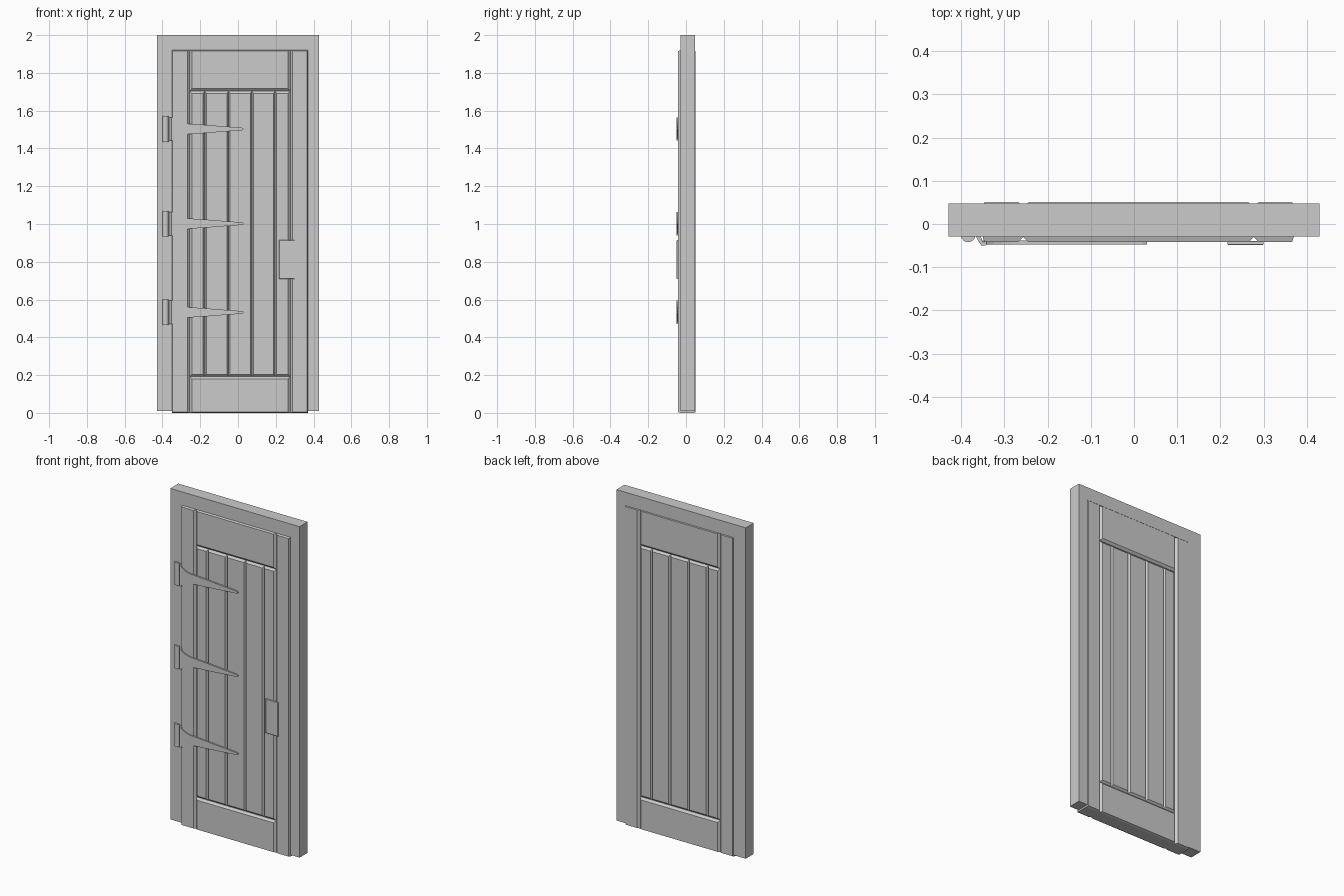
import bpy, bmesh, math

if "Cube" in bpy.data.objects:
    bpy.data.objects.remove(bpy.data.objects["Cube"])


def make(name, bm):
    bmesh.ops.recalc_face_normals(bm, faces=bm.faces)
    me = bpy.data.meshes.new(name)
    bm.to_mesh(me)
    bm.free()
    ob = bpy.data.objects.new(name, me)
    bpy.context.collection.objects.link(ob)
    return ob


def loft(name, rings):
    """Solid through a list of equally sized rings."""
    bm = bmesh.new()
    vs = [[bm.verts.new(p) for p in r] for r in rings]
    n = len(vs[0])
    bm.faces.new(vs[0])
    bm.faces.new(vs[-1])
    for a, b in zip(vs, vs[1:]):
        for i in range(n):
            j = (i + 1) % n
            bm.faces.new((a[i], a[j], b[j], b[i]))
    return make(name, bm)


def board(name, x0, x1, z0, z1, y0, y1, inset=(0, 0, 0, 0), depth=0.012):
    """Board chamfered front and back; inset = left, right, bottom, top."""
    l, r, b, t = inset

    def ring(y, k):
        return [(x0 + k * l, y, z0 + k * b), (x1 - k * r, y, z0 + k * b),
                (x1 - k * r, y, z1 - k * t), (x0 + k * l, y, z1 - k * t)]
    if not any(inset):
        return loft(name, [ring(y0, 0), ring(y1, 0)])
    return loft(name, [ring(y0, 1), ring(y0 + depth, 0), ring(y1 - depth, 0), ring(y1, 1)])


# Frame: two jambs and a head
FY0, FY1 = -0.029, 0.047
board("left_jamb", -0.43, -0.35, 0.01, 2.0, FY0, FY1)
board("right_jamb", 0.37, 0.43, 0.01, 2.0, FY0, FY1)
board("frame_head", -0.35, 0.37, 1.92, 2.0, FY0, FY1)

# Door stiles and rails
DY0, DY1 = -0.042, 0.051
board("left_stile", -0.35, -0.256, 0, 1.92, DY0, DY1, (.004, .012, .004, .004))
board("right_stile", 0.277, 0.37, 0, 1.92, DY0, DY1, (.012, .004, .004, .004))
board("top_rail", -0.256, 0.277, 1.704, 1.92, DY0, DY1, (.012, .012, .013, .004))
board("bottom_rail", -0.256, 0.277, 0, 0.192, DY0, DY1, (.012, .012, .004, .012))

# Planks between the rails, with V grooves
edges = [-0.256, -0.176, -0.05, 0.074, 0.196, 0.277]
for i, (a, b) in enumerate(zip(edges, edges[1:])):
    left = 0.012 if i == 0 else 0.008
    right = 0.012 if i == 4 else 0.008
    board(f"plank_{i + 1}", a, b, 0.192, 1.704, DY0 + .003, DY1 - .003,
          (left, right, .012, .013))

# Lock plate
board("lock_plate", 0.217, 0.30, 0.71, 0.915, -0.049, -0.039, (.002, .002, .002, .002), 0.002)

# Strap hinges
half = [(-0.352, .062), (-0.34, .052), (-0.325, .042), (-0.305, .034), (-0.28, .029),
        (-0.24, .026), (-0.176, .022), (-0.05, .012), (0.02, .007), (0.03, .003)]
bend = [(-0.366, -.028), (-0.360, -.040), (-0.353, -.0505), (-0.342, -.049),
        (-0.342, -.042), (-0.350, -.042), (-0.355, -.028)]
barrel = [(-0.384 + .016 * math.cos(a), -.028 - .014 * math.sin(a))
          for a in [math.pi * k / 8 for k in range(9)]]
for i, zc in enumerate((1.503, 1.002, 0.532)):
    n = i + 1
    outline = [(x, zc + h) for x, h in half] + [(x, zc - h) for x, h in reversed(half)]
    loft(f"hinge_strap_{n}", [[(x, y, z) for x, z in outline] for y in (-.048, -.038)])
    for name, prof, h in (("hinge_bend", bend, .062), ("hinge_barrel", barrel, .068)):
        ob = loft(f"{name}_{n}", [[(x, y, zc + s * h) for x, y in prof] for s in (-1, 1)])
        for p in ob.data.polygons:
            p.use_smooth = name == "hinge_barrel" and len(p.vertices) == 4 and abs(p.normal.y) < 0.999
        if name == "hinge_barrel":
            ob.data.set_sharp_from_angle(angle=math.radians(35))
